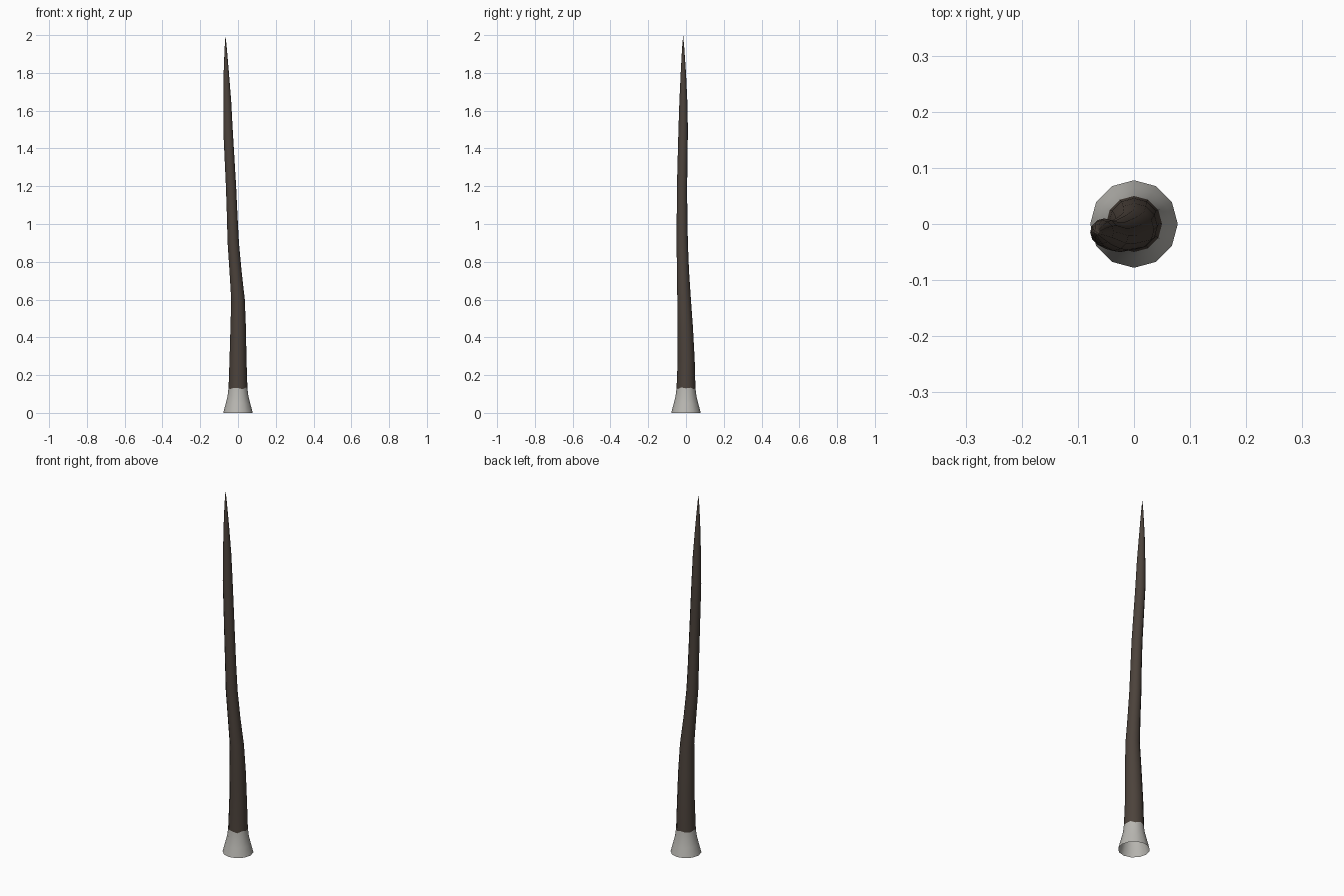
import bpy, bmesh, math

if "Cube" in bpy.data.objects:
    bpy.data.objects.remove(bpy.data.objects["Cube"])


def material(name, rgb):
    m = bpy.data.materials.new(name)
    m.diffuse_color = (*rgb, 1)
    m.use_nodes = True
    m.node_tree.nodes["Principled BSDF"].inputs["Base Color"].default_value = m.diffuse_color
    return m


def tube(name, rings, sides, mat, tip=None, wave=0.0):
    """Loft circular rings (x, y, z, radius); wave makes the ragged seam."""
    bm = bmesh.new()
    loops = []
    for x, y, z, r in rings:
        loop = []
        for i in range(sides):
            a = 2 * math.pi * i / sides
            dz = wave * math.sin(i * 2.4) if 0.12 < z < 0.14 else 0
            loop.append(bm.verts.new((x + r * math.cos(a), y + r * math.sin(a), z + dz)))
        loops.append(loop)
    for a, b in zip(loops, loops[1:]):
        for i in range(sides):
            j = (i + 1) % sides
            bm.faces.new((a[i], a[j], b[j], b[i]))
    if tip:
        t = bm.verts.new(tip)
        for i in range(sides):
            bm.faces.new((loops[-1][i], loops[-1][(i + 1) % sides], t))
    for f in bm.faces:
        f.smooth = True
    me = bpy.data.meshes.new(name)
    bm.to_mesh(me)
    bm.free()
    me.materials.append(mat)
    ob = bpy.data.objects.new(name, me)
    bpy.context.collection.objects.link(ob)
    return ob


bark = material("dark brown bark", (0.072, 0.055, 0.044))
grey = material("pale grey", (0.48, 0.47, 0.44))

SEAM = (0, 0, 0.13, 0.050)

# flared open foot
tube("flared_foot", [(0, 0, 0, 0.078), (0, 0, 0.05, 0.065),
                     (0, 0, 0.09, 0.055), SEAM], 12, grey, wave=0.005)

# crooked tapering shaft ending in a point
tube("shaft", [SEAM,
               (0.000, 0.001, 0.28, 0.045),
               (0.001, -0.004, 0.45, 0.041),
               (0.000, -0.010, 0.60, 0.036),
               (-0.013, -0.016, 0.75, 0.032),
               (-0.025, -0.020, 0.90, 0.030),
               (-0.031, -0.021, 1.05, 0.028),
               (-0.037, -0.021, 1.20, 0.027),
               (-0.045, -0.018, 1.35, 0.026),
               (-0.053, -0.015, 1.50, 0.025),
               (-0.057, -0.014, 1.65, 0.021),
               (-0.062, -0.014, 1.80, 0.014),
               (-0.065, -0.015, 1.93, 0.006)],
     12, bark, tip=(-0.066, -0.015, 2.0), wave=0.005)
